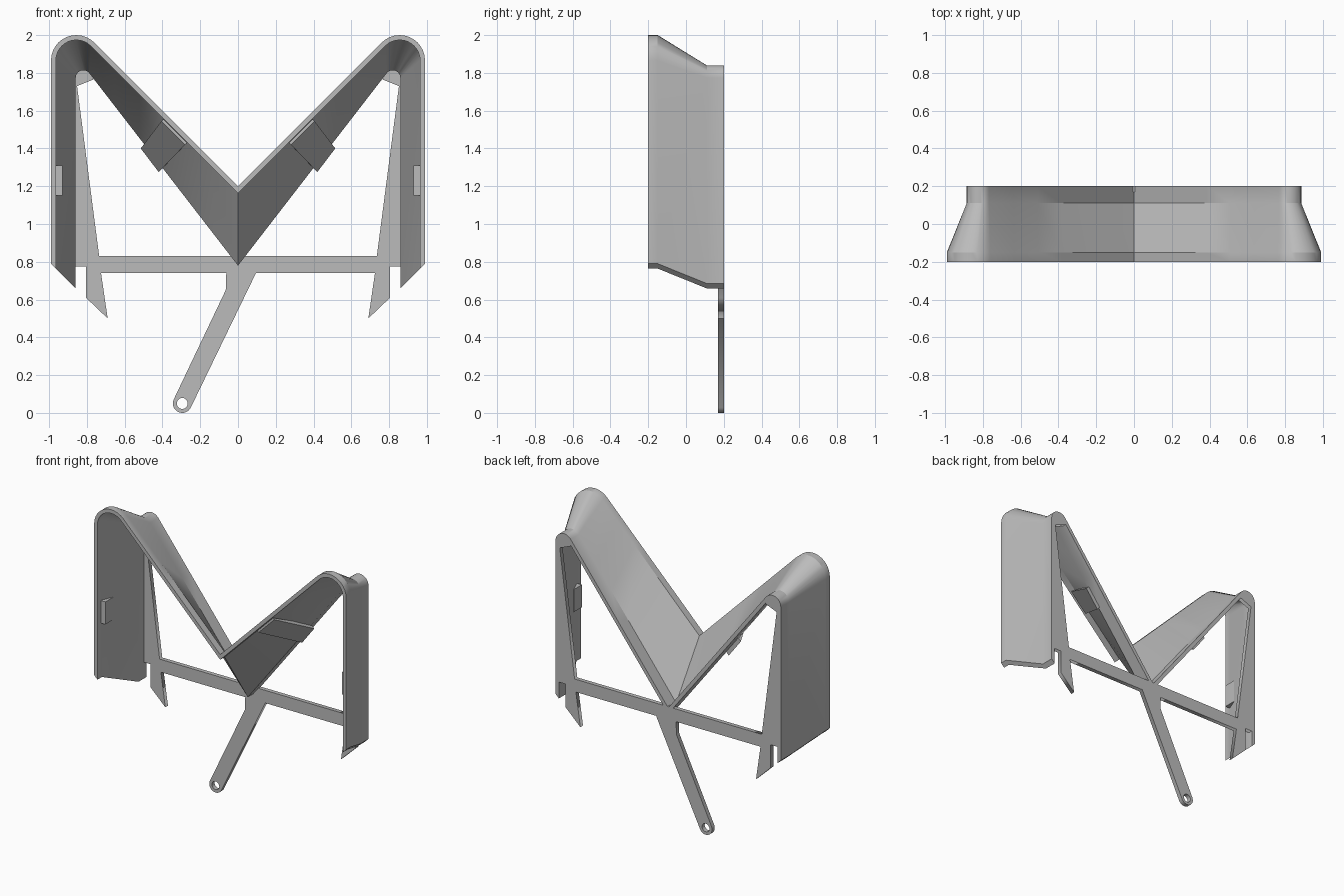
import bpy, bmesh
from math import cos, sin, atan, radians, pi
from mathutils import Matrix

cube = bpy.data.objects.get("Cube")
if cube:
    bpy.data.objects.remove(cube)

grey = bpy.data.materials.new("light_grey")
grey.use_nodes = True
GREY = (0.5, 0.5, 0.5, 1)
grey.diffuse_color = GREY
grey.node_tree.nodes["Principled BSDF"].inputs["Base Color"].default_value = GREY

WALL = 0.026
ARC = 12
SPAN = 6


def add_object(name, mesh, smooth=False):
    mesh.materials.clear()
    mesh.materials.append(grey)
    obj = bpy.data.objects.new(name, mesh)
    bpy.context.collection.objects.link(obj)
    if smooth:
        bpy.ops.object.select_all(action='DESELECT')
        obj.select_set(True)
        bpy.context.view_layer.objects.active = obj
        bpy.ops.object.shade_smooth_by_angle(angle=radians(30))
    return obj


def bm_object(name, bm, smooth=False):
    bmesh.ops.recalc_face_normals(bm, faces=bm.faces)
    mesh = bpy.data.meshes.new(name)
    bm.to_mesh(mesh)
    bm.free()
    return add_object(name, mesh, smooth)


def mirror(points):
    return [(-x, z) for x, z in reversed(points)]


def half_line(side, top, radius, valley, slope, inset):
    """Leg foot, rounded shoulder, then the sloping arm down to the valley."""
    cx, cz, r = side - radius, top - radius, radius - inset
    foot = side - inset
    pts = [(foot, foot - 0.2)]
    for i in range(ARC + 1):
        a = (pi / 2 + slope) * i / ARC
        pts.append((cx + r * cos(a), cz + r * sin(a)))
    x0, z0 = pts[-1]
    v = valley - inset / cos(slope)
    pts += [(x0 * (1 - i / SPAN), z0 + (v - z0) * i / SPAN) for i in range(1, SPAN + 1)]
    return pts


def section(*shape):
    outer = half_line(*shape, 0)
    inner = half_line(*shape, WALL)
    outer += mirror(outer[:-1])
    inner += mirror(inner[:-1])
    return outer + inner[::-1]


# Folded shell: wide section in front, narrow section behind
wide = section(0.99, 2.0, 0.134, 1.2, pi / 4)
narrow = section(0.885, 1.84, 0.066, 0.822, atan(1.295))
bm = bmesh.new()
rings = []
for y, outline in ((-0.2, wide), (-0.15, wide), (0.11, narrow), (0.2, narrow)):
    rings.append([bm.verts.new((x, y, z)) for x, z in outline])
count = len(wide)
for a, b in zip(rings, rings[1:]):
    for i in range(count):
        j = (i + 1) % count
        bm.faces.new((a[i], a[j], b[j], b[i]))
for ring in (rings[0], rings[-1]):
    for i in range(count // 2 - 1):
        bm.faces.new((ring[i], ring[i + 1], ring[count - 2 - i], ring[count - 1 - i]))
bm_object("folded_shell", bm, True)

# Flat rear frame with prongs, crossbar and slanted handle
shoulder = [(0.819 + 0.05 * cos(a), 1.774 + 0.05 * sin(a))
            for a in (radians(142 * i / 8) for i in range(9))]
half = [(0.095, 0.74), (0.725, 0.74), (0.69, 0.5), (0.805, 0.61), (0.805, 0.775),
        (0.87, 0.775)] + shoulder + [(0.765, 1.765), (0.852, 1.73), (0.735, 0.83)]
EYE = (-0.295, 0.05)


def arc(radius, start, sweep, n):
    return [(EYE[0] + radius * cos(radians(start + sweep * i / n)),
             EYE[1] + radius * sin(radians(start + sweep * i / n))) for i in range(n + 1)]


outline = half + mirror(half[1:]) + [(-0.062, 0.74), (-0.065, 0.65)] + arc(0.05, 154, 180, 16)
curve = bpy.data.curves.new("frame_outline", 'CURVE')
curve.dimensions = '2D'
curve.fill_mode = 'BOTH'
curve.extrude = 0.015
for pts in (outline, arc(0.029, 0, 345, 23)):
    spline = curve.splines.new('POLY')
    spline.points.add(len(pts) - 1)
    for p, (x, z) in zip(spline.points, pts):
        p.co = (x, z, 0, 1)
    spline.use_cyclic_u = True
temp = bpy.data.objects.new("frame_outline", curve)
bpy.context.collection.objects.link(temp)
bpy.context.view_layer.update()
mesh = bpy.data.meshes.new_from_object(temp.evaluated_get(bpy.context.evaluated_depsgraph_get()))
bpy.data.objects.remove(temp)
mesh.transform(Matrix.Translation((0, 0.185, 0)) @ Matrix.Rotation(pi / 2, 4, 'X'))
add_object("rear_frame", mesh)


def hexa(name, front, back, y0, y1):
    """Block between two four-cornered outlines."""
    bm = bmesh.new()
    a = [bm.verts.new((x, y0, z)) for x, z in front]
    b = [bm.verts.new((x, y1, z)) for x, z in back]
    bm.faces.new(a)
    bm.faces.new(b)
    for i in range(4):
        j = (i + 1) % 4
        bm.faces.new((a[i], a[j], b[j], b[i]))
    bm_object(name, bm)


for side, s in (("left", 1), ("right", -1)):
    # Pad under each sloping arm
    front = [(0.28, 1.42), (0.405, 1.545), (0.395, 1.555), (0.27, 1.43)]
    back = [(0.42, 1.275), (0.515, 1.40), (0.49, 1.425), (0.395, 1.30)]
    hexa(side + "_arm_pad", [(s * x, z) for x, z in front],
         [(s * x, z) for x, z in back], -0.17, 0.12)
    # Tab inside each side wall
    tab = [(s * x, z) for x, z in ((0.93, 1.15), (0.97, 1.15), (0.97, 1.31), (0.93, 1.31))]
    end = [(s * x, z) for x, z in ((0.93, 1.15), (0.94, 1.15), (0.94, 1.31), (0.93, 1.31))]
    hexa(side + "_wall_tab", tab, end, -0.16, -0.07)
